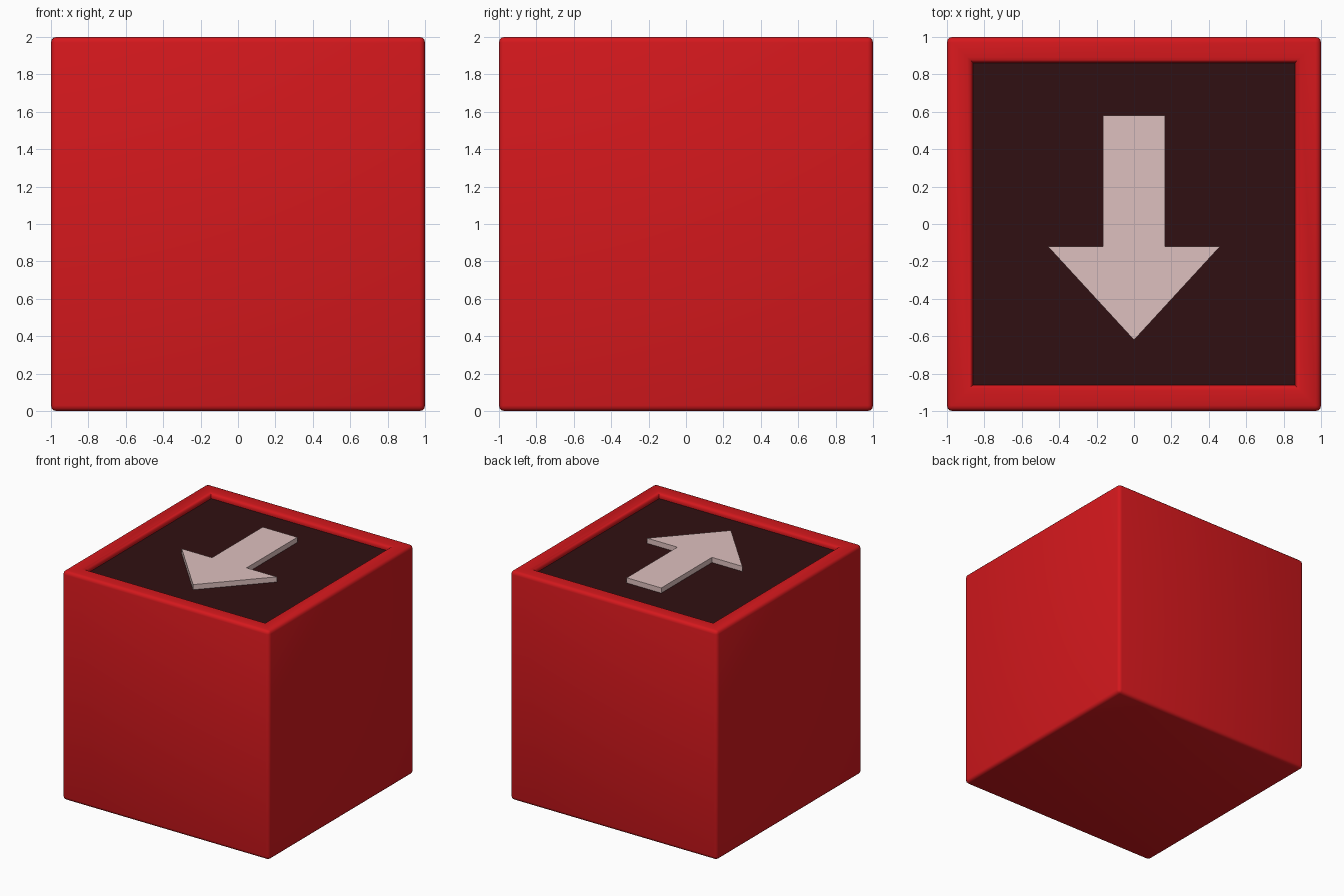
import bpy, bmesh

if "Cube" in bpy.data.objects:
    bpy.data.objects.remove(bpy.data.objects["Cube"])


def material(name, rgb):
    m = bpy.data.materials.new(name)
    m.diffuse_color = (*rgb, 1)
    m.use_nodes = True
    m.node_tree.nodes["Principled BSDF"].inputs["Base Color"].default_value = m.diffuse_color
    return m


def add_object(name, bm, *mats):
    bmesh.ops.recalc_face_normals(bm, faces=bm.faces)
    mesh = bpy.data.meshes.new(name)
    bm.to_mesh(mesh)
    bm.free()
    obj = bpy.data.objects.new(name, mesh)
    bpy.context.collection.objects.link(obj)
    for m in mats:
        mesh.materials.append(m)
    return obj


RED = material("red", (0.66, 0.009, 0.012))
DARK = material("dark_red", (0.03, 0.005, 0.006))
PALE = material("pale_pink", (0.73, 0.53, 0.52))
DEPTH, BEVEL = 0.045, 0.03

# Block: cube with a shallow square recess in the top, rounded edges
bm = bmesh.new()
bmesh.ops.create_cube(bm, size=2)
bmesh.ops.translate(bm, verts=bm.verts, vec=(0, 0, 1))
top = max(bm.faces, key=lambda f: f.calc_center_median().z)
outer_edges = list(bm.edges)
bmesh.ops.inset_region(bm, faces=[top], thickness=0.195)
rim_edges = list(top.edges)
floor = bmesh.ops.extrude_discrete_faces(bm, faces=[top])["faces"][0]
bmesh.ops.translate(bm, verts=floor.verts, vec=(0, 0, -DEPTH))
floor.material_index = 1
rim_edges = [e for e in bm.edges
             if all(abs(v.co.z - 2) < 1e-4 and abs(v.co.x) < 0.9 for v in e.verts)]
bmesh.ops.bevel(bm, geom=outer_edges + rim_edges, offset=BEVEL, segments=3,
                profile=0.5, affect='EDGES', clamp_overlap=True, material=0)
block = add_object("block", bm, RED, DARK)
bpy.context.view_layer.objects.active = block
block.select_set(True)
bpy.ops.object.shade_smooth_by_angle(angle=0.7)

# Arrow: flat plate standing on the recess floor, pointing to the front
half = [(0.167, 0.58), (0.167, -0.12), (0.46, -0.12)]
outline = half + [(0, -0.62)] + [(-x, y) for x, y in reversed(half)]
bm = bmesh.new()
face = bm.faces.new([bm.verts.new((x, y, 2 - DEPTH)) for x, y in outline])
ext = bmesh.ops.extrude_face_region(bm, geom=[face])["geom"]
bmesh.ops.translate(bm, verts=[v for v in ext if isinstance(v, bmesh.types.BMVert)],
                    vec=(0, 0, DEPTH))
add_object("arrow", bm, PALE)
